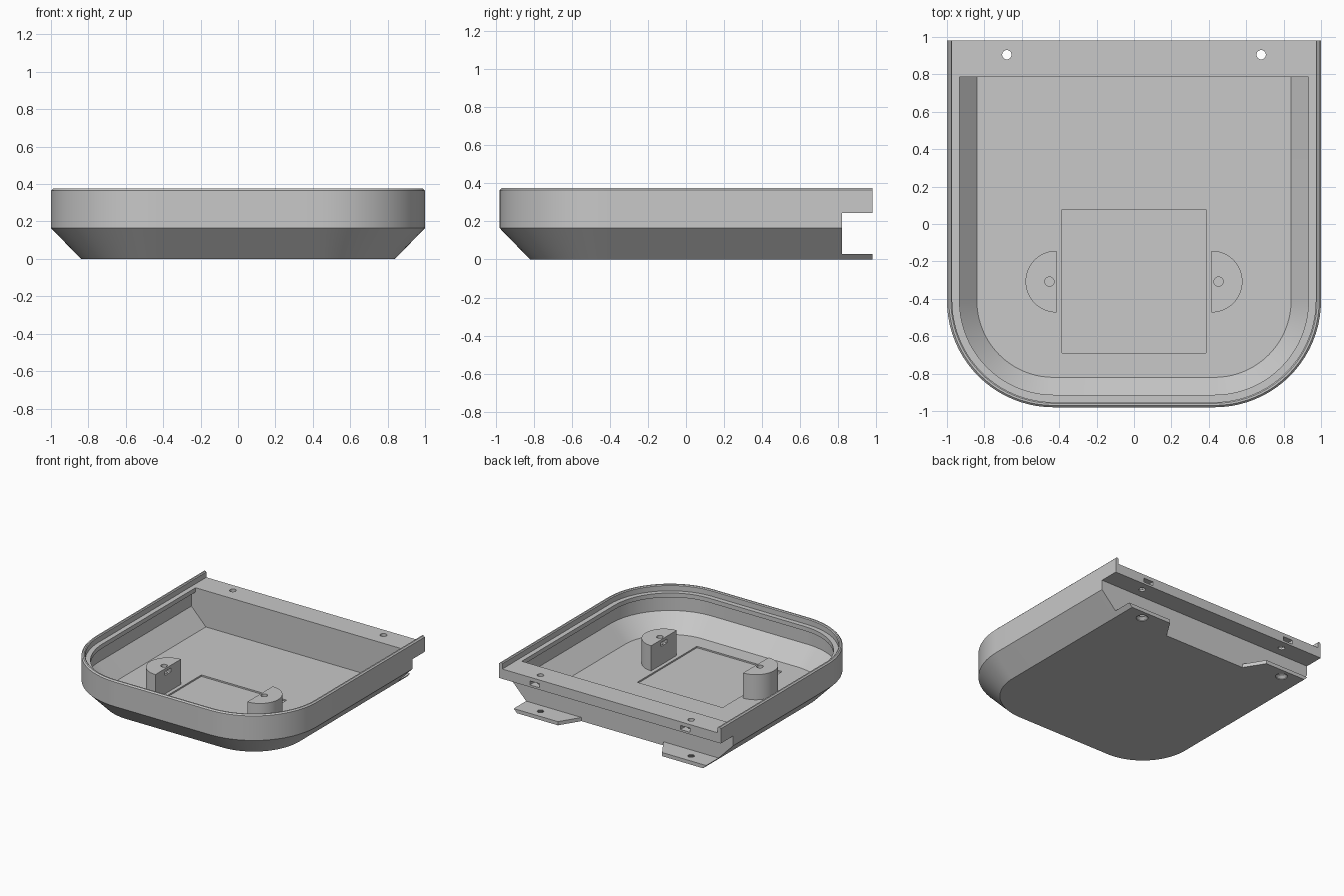
import bpy, bmesh, math

if "Cube" in bpy.data.objects:
    bpy.data.objects.remove(bpy.data.objects["Cube"])

grey = bpy.data.materials.new("plain_grey")
grey.diffuse_color = (0.58, 0.58, 0.58, 1)
grey.use_nodes = True
grey.node_tree.nodes["Principled BSDF"].inputs["Base Color"].default_value = grey.diffuse_color


def loft(name, rings):
    """Solid through a list of point rings, capped at both ends."""
    bm = bmesh.new()
    loops = [[bm.verts.new(p) for p in r] for r in rings]
    n = len(loops[0])
    for a, b in zip(loops, loops[1:]):
        for i in range(n):
            j = (i + 1) % n
            bm.faces.new((a[i], a[j], b[j], b[i]))
    bm.faces.new(loops[0][::-1])
    bm.faces.new(loops[-1])
    bmesh.ops.recalc_face_normals(bm, faces=bm.faces)
    me = bpy.data.meshes.new(name)
    bm.to_mesh(me)
    bm.free()
    ob = bpy.data.objects.new(name, me)
    bpy.context.collection.objects.link(ob)
    me.materials.append(grey)
    return ob


def prism(name, pts, z0, z1):
    return loft(name, [[(x, y, z) for x, y in pts] for z in (z0, z1)])


def box(name, x0, x1, y0, y1, z0, z1):
    return prism(name, [(x0, y0), (x1, y0), (x1, y1), (x0, y1)], z0, z1)


def disc(cx, cy, r, n=24):
    return [(cx + r * math.cos(2 * math.pi * k / n),
             cy + r * math.sin(2 * math.pi * k / n)) for k in range(n)]


def combine(ob, tool, op):
    """Apply a boolean and remove the tool."""
    bpy.context.view_layer.objects.active = ob
    m = ob.modifiers.new("bool", 'BOOLEAN')
    m.operation, m.solver, m.object = op, 'EXACT', tool
    bpy.ops.object.modifier_apply(modifier=m.name)
    bpy.data.objects.remove(tool)


def smooth(ob):
    bpy.ops.object.select_all(action='DESELECT')
    ob.select_set(True)
    bpy.context.view_layer.objects.active = ob
    bpy.ops.object.shade_smooth_by_angle(angle=math.radians(25))


def u_ring(inset, z, back, radius=0.57, seg=20):
    """Outline with a straight back and two rounded front corners."""
    c, cy, r = 1 - radius, -0.98 + radius, radius - inset
    pts = [(1 - inset, back, z)]
    for k in range(seg + 1):
        a = -math.pi / 2 * k / seg
        pts.append((c + r * math.cos(a), cy + r * math.sin(a), z))
    return pts + [(-x, y, z) for x, y, z in reversed(pts)]


# Tray body: outer hull with bevelled bottom and rim
outside = [(0.16, 0), (0, 0.165), (0, 0.365), (0.01, 0.375)]
tray = loft("tray", [u_ring(i, z, 0.98) for i, z in outside])

# Hollow, open at the back: floor, inner wall, lid ledge, rim
inside = [(0.16, 0.03), (0.03, 0.165), (0.03, 0.29), (0.067, 0.29),
          (0.067, 0.325), (0.028, 0.325), (0.028, 0.368), (0.02, 0.376), (0.02, 0.5)]
combine(tray, loft("hollow", [u_ring(i, z, 1.3) for i, z in inside]), 'DIFFERENCE')

# Rear notch between the mounting tabs and the top shelf
combine(tray, box("notch", -1.2, 1.2, 0.82, 1.2, 0.03, 0.245), 'DIFFERENCE')

# Rear wall and rear shelf
half = [(0.84, 0.01), (0.985, 0.165), (0.985, 0.26)]
section = half + [(-x, z) for x, z in reversed(half)]
wall = loft("rear_wall", [[(x, y, z) for x, z in section] for y in (0.785, 0.82)])
combine(tray, wall, 'UNION')
combine(tray, box("shelf", -0.985, 0.985, 0.785, 0.98, 0.245, 0.325), 'UNION')

# Gap separating the two mounting tabs
combine(tray, prism("tab_gap", [(-0.37, 0.82), (0.37, 0.82), (0.47, 0.98), (0.52, 1.06),
                                (-0.52, 1.06), (-0.47, 0.98)], -0.1, 0.1), 'DIFFERENCE')

# Screw holes (countersunk below) and nut slots at the back
for s in (-1, 1):
    rings = [[(x, y, z) for x, y in disc(s * 0.68, 0.905, r)]
             for r, z in ((0.045, -0.01), (0.045, 0.005), (0.025, 0.025), (0.025, 0.5))]
    combine(tray, loft("hole", rings), 'DIFFERENCE')
    combine(tray, box("slot", s * 0.68 - 0.043, s * 0.68 + 0.043, 0.865, 1.1,
                      0.262, 0.295), 'DIFFERENCE')

# Shallow square recess in the floor
combine(tray, box("recess", -0.385, 0.385, -0.69, 0.078, 0.018, 0.1), 'DIFFERENCE')
smooth(tray)

# Half-round posts with screw hole and nut slot
for s, side in ((-1, "left"), (1, "right")):
    arc = [(s * (0.415 + 0.165 * math.cos(a)), -0.308 + 0.165 * math.sin(a))
           for a in (math.pi * (k / 24 - 0.5) for k in range(25))]
    post = prism(side + "_post", arc, 0.02, 0.235)
    combine(post, prism("hole", disc(s * 0.452, -0.308, 0.025), 0.12, 0.4), 'DIFFERENCE')
    x0, x1 = sorted((s * 0.38, s * 0.49))
    combine(post, box("slot", x0, x1, -0.348, -0.268, 0.18, 0.212), 'DIFFERENCE')
    smooth(post)
